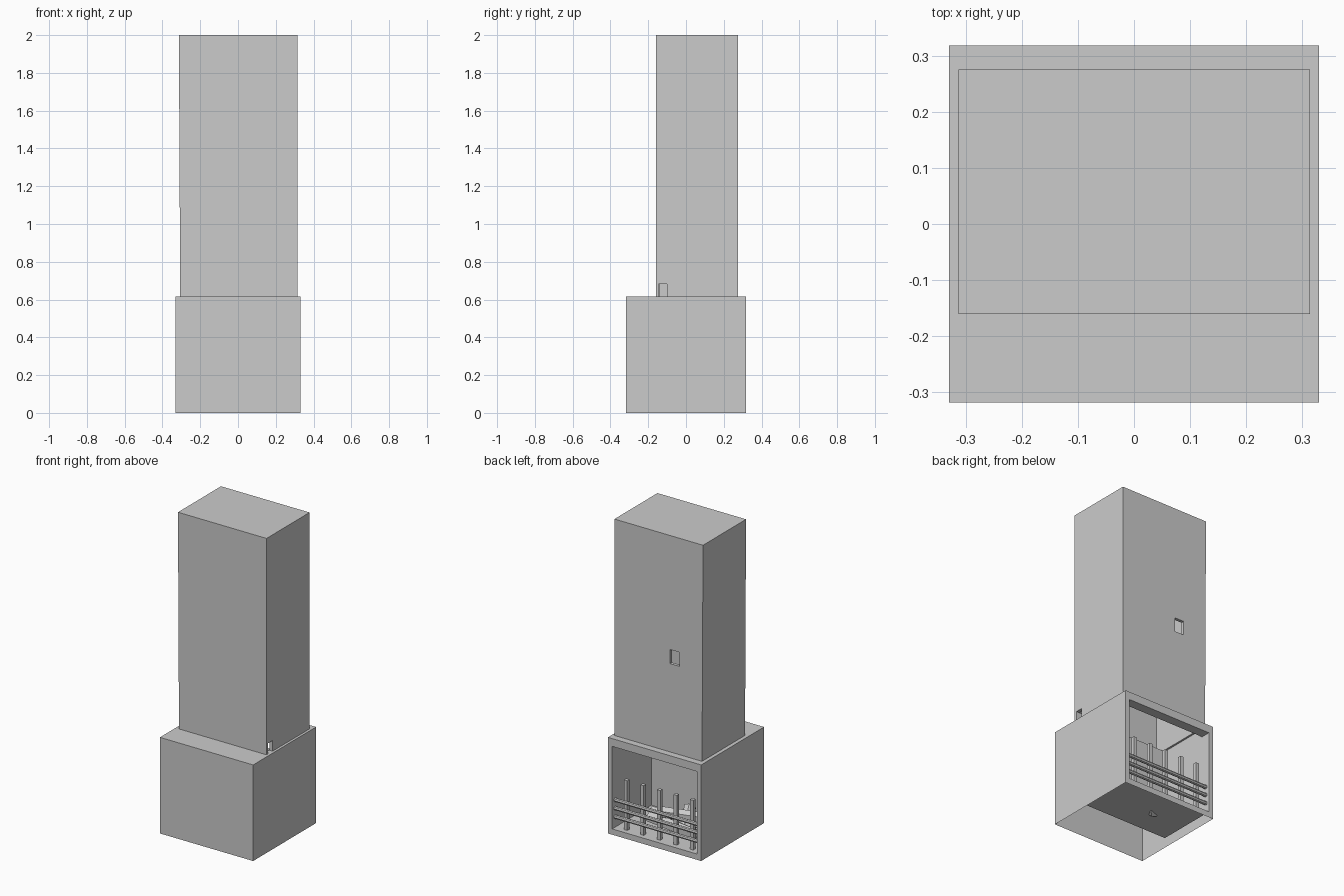
import bpy, bmesh
from mathutils import Vector

if "Cube" in bpy.data.objects:
    bpy.data.objects.remove(bpy.data.objects["Cube"])


def new_object(name, bm):
    bmesh.ops.remove_doubles(bm, verts=bm.verts, dist=0.0001)
    bmesh.ops.recalc_face_normals(bm, faces=bm.faces)
    me = bpy.data.meshes.new(name)
    bm.to_mesh(me)
    bm.free()
    ob = bpy.data.objects.new(name, me)
    bpy.context.collection.objects.link(ob)
    return ob


def add_box(bm, lo, hi):
    lo, hi = Vector(lo), Vector(hi)
    verts = bmesh.ops.create_cube(bm, size=1)["verts"]
    for v in verts:
        v.co = (lo + hi) / 2 + v.co * (hi - lo)
    return verts


def box(name, lo, hi):
    bm = bmesh.new()
    add_box(bm, lo, hi)
    return new_object(name, bm)


def add_rect(bm, axis, at, a0, a1, b0, b1):
    # Rectangle in the plane where the given axis equals "at"
    vs = []
    for a, b in ((a0, b0), (a1, b0), (a1, b1), (a0, b1)):
        p = [a, b]
        p.insert(axis, at)
        vs.append(bm.verts.new(p))
    bm.faces.new(vs)


def add_frame(bm, axis, at, outer, hole):
    # Rectangle with a rectangular opening
    a0, a1, b0, b1 = outer
    c0, c1, d0, d1 = hole
    for r in ((a0, c0, b0, b1), (c1, a1, b0, b1), (c0, c1, b0, d0), (c0, c1, d1, b1)):
        add_rect(bm, axis, at, *r)


def cylinder(name, p, q, r, sides):
    p, q = Vector(p), Vector(q)
    bm = bmesh.new()
    bmesh.ops.create_cone(bm, cap_ends=True, segments=sides, radius1=r, radius2=r, depth=(q - p).length)
    bm.transform((q - p).to_track_quat('Z', 'Y').to_matrix().to_4x4())
    bmesh.ops.translate(bm, verts=bm.verts, vec=(p + q) / 2)
    return new_object(name, bm)


W, D, H = 0.33, 0.318, 0.615       # outer half width, half depth, height of the base
IN, FLOOR, BACK = 0.30, 0.037, -0.08   # firebox half width, floor height, rear wall

# Base housing: thin shell, open underneath, mouth on the +y side
bm = bmesh.new()
add_rect(bm, 1, -D, -W, W, 0, H)
for s in (-1, 1):
    add_rect(bm, 0, s * W, -D, D, 0, H)
add_frame(bm, 1, D, (-W, W, 0, H), (-IN, IN, FLOOR, 0.565))
add_frame(bm, 2, H, (-W, W, -D, D), (-0.29, 0.29, -0.14, 0.255))
new_object("base_housing", bm)

# Firebox lining: floor, rear wall and sides
bm = bmesh.new()
add_rect(bm, 2, FLOOR, -IN, IN, BACK, D)
add_rect(bm, 1, BACK, -IN, IN, FLOOR, H)
for s in (-1, 1):
    add_rect(bm, 0, s * IN, BACK, D, FLOOR, H)
new_object("firebox_lining", bm)
box("lintel", (-IN, 0.255, 0.565), (IN, D - 0.001, H - 0.001))

# Chimney: slightly tapered outer block, hollowed and pierced
bm = bmesh.new()
for v in add_box(bm, (-0.313, -0.16, H), (0.314, 0.275, 2.0)):
    if v.co.z < 1 and v.co.x < 0:
        v.co.x = -0.306
chimney = new_object("chimney", bm)
cutters = [
    box("flue_cutter", (-0.288, -0.14, 0.5), (0.292, 0.255, 1.98)),
    box("vent_cutter", (-0.145, 0.2, 1.18), (-0.08, 0.35, 1.27)),
    box("slot_cutter", (0.25, -0.145, 0.5), (0.4, -0.10, 0.683)),
]
for c in cutters:
    m = chimney.modifiers.new("cut", 'BOOLEAN')
    m.operation, m.solver, m.object = 'DIFFERENCE', 'EXACT', c
bpy.context.view_layer.update()
dg = bpy.context.evaluated_depsgraph_get()
cut_mesh = bpy.data.meshes.new_from_object(chimney.evaluated_get(dg))
chimney.modifiers.clear()
chimney.data = cut_mesh
for c in cutters:
    bpy.data.objects.remove(c)

# Grate: five uprights and three rails
for i in range(5):
    x = -0.24 + i * 0.117
    box("grate_upright", (x - 0.012, 0.262, FLOOR), (x + 0.012, 0.286, 0.355))
for z in (0.105, 0.16, 0.213):
    cylinder("grate_rail", (-IN, 0.29, z), (IN, 0.29, z), 0.012, 8)

# Logs: a small pile, one end dipping through the floor
logs = [
    ((-0.20, 0.02, 0.075), (0.20, 0.06, 0.075)),
    ((-0.18, 0.17, 0.075), (0.17, 0.12, 0.075)),
    ((-0.07, 0.11, 0.045), (-0.03, 0.00, 0.15)),
    ((-0.19, 0.06, 0.135), (0.10, 0.13, 0.13)),
]
for p, q in logs:
    cylinder("log", p, q, 0.036, 6)
